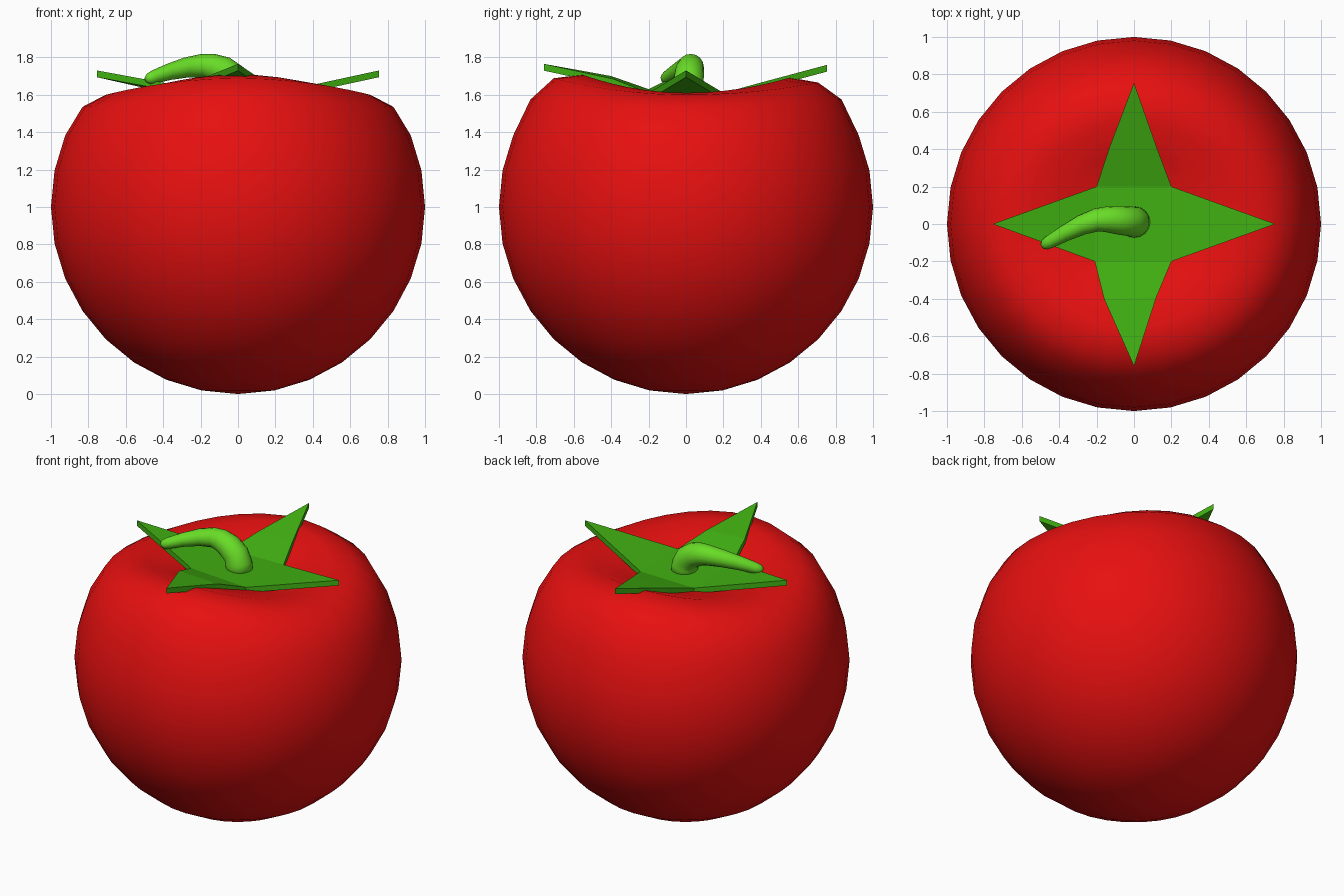
import bpy, bmesh, math
from mathutils import Vector

if "Cube" in bpy.data.objects:
    bpy.data.objects.remove(bpy.data.objects["Cube"])


def material(name, rgb):
    m = bpy.data.materials.new(name)
    m.diffuse_color = (*rgb, 1)
    m.use_nodes = True
    m.node_tree.nodes["Principled BSDF"].inputs["Base Color"].default_value = m.diffuse_color
    return m


def finish(bm, name, mat, smooth):
    bmesh.ops.recalc_face_normals(bm, faces=bm.faces)
    for f in bm.faces:
        f.smooth = smooth
    me = bpy.data.meshes.new(name)
    bm.to_mesh(me)
    bm.free()
    me.materials.append(mat)
    ob = bpy.data.objects.new(name, me)
    bpy.context.collection.objects.link(ob)
    return ob


red = material("ripe red", (0.8, 0.005, 0.005))
leaf_green = material("leaf green", (0.052, 0.43, 0.006))
stem_green = material("bright stem green", (0.14, 0.72, 0.02))

# Fruit: sphere whose top rings are pushed down into a saddle-shaped dent
side_z = [1.55, 1.56, 1.59, 1.61, 1.60, 1.535]    # ring heights along x
front_z = [1.55, 1.58, 1.65, 1.708, 1.688, 1.575]  # along -y
back_z = [1.55, 1.57, 1.62, 1.692, 1.665, 1.575]   # along +y
bm = bmesh.new()
bmesh.ops.create_uvsphere(bm, u_segments=32, v_segments=16, radius=1)
for v in bm.verts:
    k = round(math.acos(max(-1, min(1, v.co.z))) / (math.pi / 16))
    v.co.z += 1
    if k < 6:
        r = math.hypot(v.co.x, v.co.y)
        s = (v.co.y / r) ** 2 if r > 1e-4 else 0
        yz = front_z if v.co.y < 0 else back_z
        v.co.z = side_z[k] + (yz[k] - side_z[k]) * s
finish(bm, "fruit", red, True)

# Leaf star: four pointed leaves around a square, given thickness
outline = [(.755, 0, 1.73), (.2, .2, 1.61), (.125, .4, 1.665), (0, .755, 1.76),
           (-.135, .4, 1.665), (-.2, .2, 1.605), (-.755, 0, 1.73), (-.21, -.2, 1.63),
           (-.16, -.4, 1.70), (0, -.76, 1.765), (.12, -.39, 1.685), (.2, -.2, 1.61)]
faces = [(11, 1, 5, 7), (11, 0, 1), (1, 2, 4, 5), (2, 3, 4),
         (5, 6, 7), (7, 8, 10, 11), (8, 9, 10)]
bm = bmesh.new()
top = [bm.verts.new(p) for p in outline]
low = [bm.verts.new((x, y, z - 0.036)) for x, y, z in outline]
for f in faces:
    bm.faces.new([top[i] for i in f])
    bm.faces.new([low[i] for i in reversed(f)])
n = len(outline)
for i in range(n):
    j = (i + 1) % n
    bm.faces.new((top[i], low[i], low[j], top[j]))
finish(bm, "leaf_star", leaf_green, False)

# Stem: tapered tube bending over towards the left
path = [(.005, .01, 1.57, .085), (0, .01, 1.64, .083), (-.025, .015, 1.69, .08),
        (-.08, .02, 1.73, .077), (-.14, .025, 1.75, .07), (-.20, .022, 1.755, .062),
        (-.28, -.005, 1.745, .054), (-.37, -.05, 1.722, .044),
        (-.45, -.095, 1.695, .036), (-.475, -.11, 1.686, .030), (-.49, -.12, 1.681, .016)]
bm = bmesh.new()
pts = [Vector(p[:3]) for p in path]
rings = []
SIDES = 16
for i, p in enumerate(pts):
    t = (pts[min(i + 1, len(pts) - 1)] - pts[max(i - 1, 0)]).normalized()
    a = t.cross(Vector((0, 1, 0))).normalized()
    b = t.cross(a)
    rings.append([bm.verts.new(p + path[i][3] * (a * math.cos(w) + b * math.sin(w)))
                  for w in (2 * math.pi * k / SIDES for k in range(SIDES))])
for r0, r1 in zip(rings, rings[1:]):
    for k in range(SIDES):
        m = (k + 1) % SIDES
        bm.faces.new((r0[k], r0[m], r1[m], r1[k]))
bm.faces.new(rings[0])
bm.faces.new(rings[-1])
finish(bm, "stem", stem_green, True)
